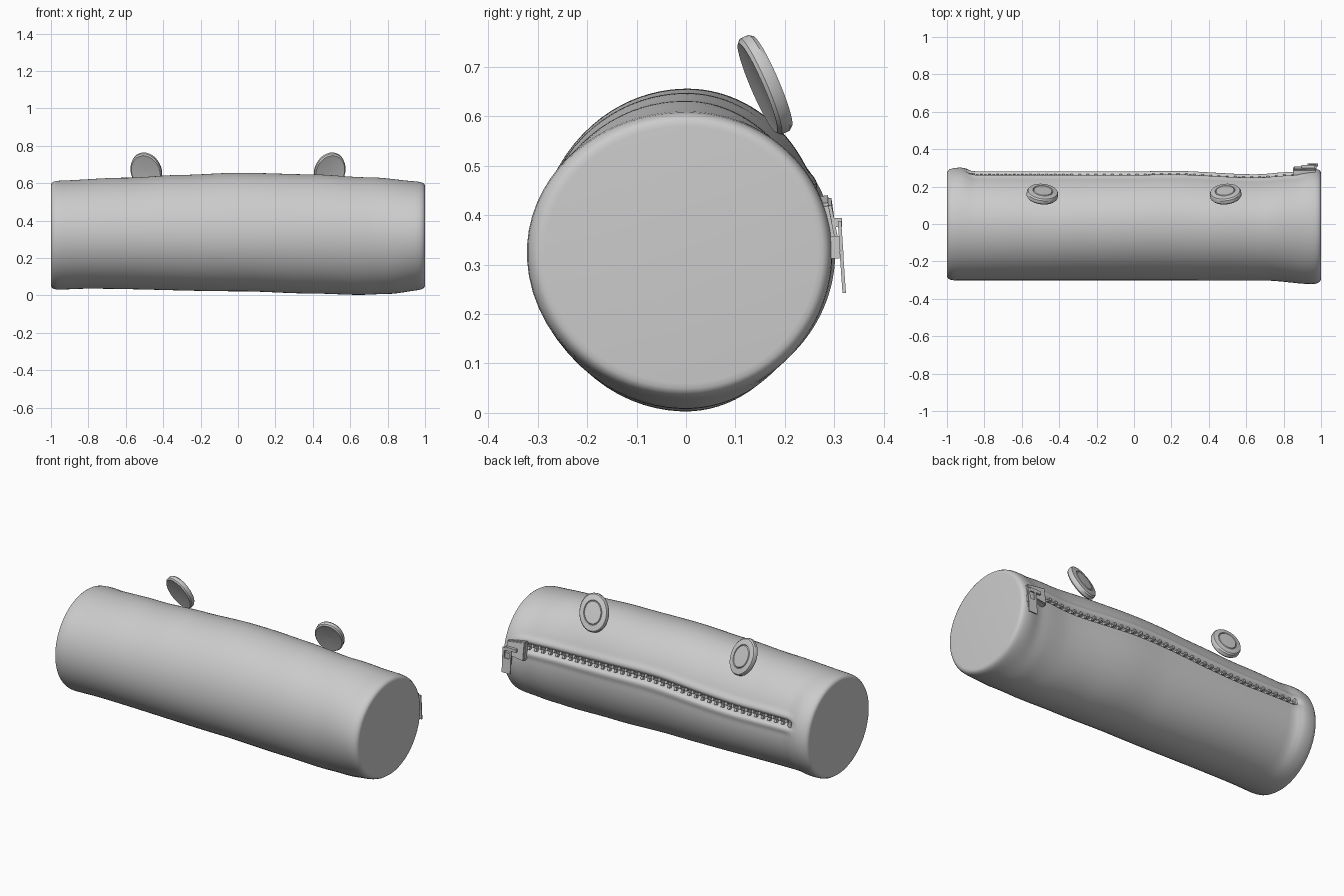
import bpy, bmesh, math
from mathutils import Vector, Matrix

if "Cube" in bpy.data.objects:
    bpy.data.objects.remove(bpy.data.objects["Cube"])

grey = bpy.data.materials.new("soft_grey")
grey.diffuse_color = (0.6, 0.6, 0.6, 1)
grey.use_nodes = True
grey.node_tree.nodes["Principled BSDF"].inputs["Base Color"].default_value = grey.diffuse_color


def finish(name, bm, angle=40):
    bmesh.ops.recalc_face_normals(bm, faces=bm.faces)
    me = bpy.data.meshes.new(name)
    bm.to_mesh(me)
    bm.free()
    ob = bpy.data.objects.new(name, me)
    bpy.context.collection.objects.link(ob)
    me.materials.append(grey)
    bpy.ops.object.select_all(action='DESELECT')
    ob.select_set(True)
    bpy.context.view_layer.objects.active = ob
    bpy.ops.object.shade_smooth_by_angle(angle=math.radians(angle))
    return ob


def skin(bm, rings):
    """Bridge closed vertex rings and cap both ends."""
    vs = [[bm.verts.new(p) for p in r] for r in rings]
    n = len(vs[0])
    for a, b in zip(vs, vs[1:]):
        for i in range(n):
            bm.faces.new((a[i], a[(i + 1) % n], b[(i + 1) % n], b[i]))
    bm.faces.new(vs[0])
    bm.faces.new(vs[-1])


def box(bm, center, size, rot=None):
    m = Matrix.Translation(center) @ (rot or Matrix()) @ Matrix.Diagonal((*size, 1))
    return bmesh.ops.create_cube(bm, size=1, matrix=m)["verts"]


def curve(keys, x):
    """Smooth interpolation through (x, value) keys."""
    for (x0, a), (x1, b) in zip(keys, keys[1:]):
        if x <= x1:
            t = max(0, (x - x0) / (x1 - x0))
            return a + (b - a) * t * t * (3 - 2 * t)
    return keys[-1][1]


# Soft outline of the tube: reach in each direction along its length
MID = 0.325
TOP = [(-1, .613), (-.6, .63), (-.3, .645), (0, .655), (.4, .647), (.7, .632), (1, .608)]
LOW = [(-1, .03), (-.8, .036), (0, .022), (.4, .01), (.65, .003), (.8, .008), (1, .03)]
FRONT = [(-1, .302), (.7, .303), (.96, .322), (1, .318)]
BACK = [(-1, .297), (-.92, .302), (-.85, .278), (0, .277), (.2, .28), (.65, .262), (.85, .275), (.95, .296), (1, .296)]
ZIP = math.radians(16)


def surface(x, t, groove=True):
    """Point on the fabric; t is the angle away from the zip line."""
    a = ZIP + t
    c, s = math.cos(a), math.sin(a)
    ry = curve(BACK, x) if c > 0 else curve(FRONT, x)
    rz = curve(TOP, x) - MID if s > 0 else MID - curve(LOW, x)
    k = 1.0
    if groove and -.89 < x < .93:
        fade = min(1, (x + .89) / .04, (.93 - x) / .04)
        k += fade * (.025 * math.exp(-((abs(t) - .13) / .06) ** 2)
                     - .085 * math.exp(-(t / .065) ** 4))
    wave = .012 * math.sin(5 * x + 1) * max(0, 1 - x * x) * math.exp(-(t / .8) ** 2)
    return Vector((x, ry * c * k, MID + rz * s * k + wave))


# Fabric tube with rounded end rims and a zip slot
N = 120
us = [2 * i / N - 1 for i in range(N)]
angles = [math.pi * (.4 * u + .6 * u ** 3) for u in us]
ends = [(1, .90), (.999, .935), (.995, .962), (.985, .985), (.97, .996)]
stations = [(-x, s) for x, s in ends]
stations += [(-.95 + 1.9 * i / 76, 1) for i in range(77)]
stations += ends[::-1]
bm = bmesh.new()
rings = []
for x, s in stations:
    mid = Vector((x, 0, MID))
    rings.append([mid + (surface(x, t) - mid) * s for t in angles])
skin(bm, rings)
finish("case_body", bm, 50)

# Zip teeth, alternating between upper and lower rows
bm = bmesh.new()
count = 80
for i in range(count):
    x = -.86 + 1.73 * i / (count - 1)
    p = surface(x, .028 if i % 2 else -.028, False)
    box(bm, (x, p.y - .012, p.z), (.014, .018, .017), Matrix.Rotation(ZIP, 4, 'X'))
finish("zip_teeth", bm, 30)

# Zip end stop
bm = bmesh.new()
p = surface(-.87, 0, False)
box(bm, (-.872, p.y - .008, p.z), (.016, .02, .035))
finish("zip_stop", bm, 30)

# Slider: wedge-shaped block with a raised bridge
bm = bmesh.new()
vs = box(bm, (.91, .283, .385), (.12, .036, .11), Matrix.Rotation(math.radians(8), 4, 'X'))
for v in vs:
    if v.co.x > .91:
        v.co.z = .385 + (v.co.z - .385) * .7
bmesh.ops.bevel(bm, geom=bm.edges[:], offset=.006, segments=2, affect='EDGES')
box(bm, (.93, .307, .385), (.07, .016, .018))
box(bm, (.955, .30, .335), (.04, .02, .045))
finish("zip_slider", bm, 30)

# Hanging pull tab: top bar, two sides and a solid lower plate
bm = bmesh.new()
tilt = Matrix.Rotation(math.radians(4), 4, 'X')
for c, s in [((.955, .311, .38), (.056, .007, .016)),
             ((.933, .313, .35), (.012, .007, .06)),
             ((.977, .313, .35), (.012, .007, .06)),
             ((.955, .317, .285), (.056, .007, .085))]:
    box(bm, c, s, tilt)
finish("zip_pull", bm, 30)

# Oval ears with a stitched ring on the back
PROFILE = [(.02, -.012), (.80, -.015), (.93, -.017), (1, -.010), (1, .008), (.94, .016),
           (.64, .020), (.61, .016), (.57, .021), (.02, .022)]
for side, name in ((-1, "left_ear"), (1, "right_ear")):
    up = Vector((.25 * side, -.36, .9)).normalized()
    back = Vector((-.18 * side, .93, .35))
    back = (back - up * back.dot(up)).normalized()
    across = up.cross(back)
    center = Vector((.49 * side, .16, .664))
    rings = []
    for r, h in PROFILE:
        rings.append([center + back * h
                      + across * (.083 * r * math.cos(2 * math.pi * i / 40))
                      + up * (.107 * r * math.sin(2 * math.pi * i / 40)) for i in range(40)])
    bm = bmesh.new()
    skin(bm, rings)
    finish(name, bm, 35)
